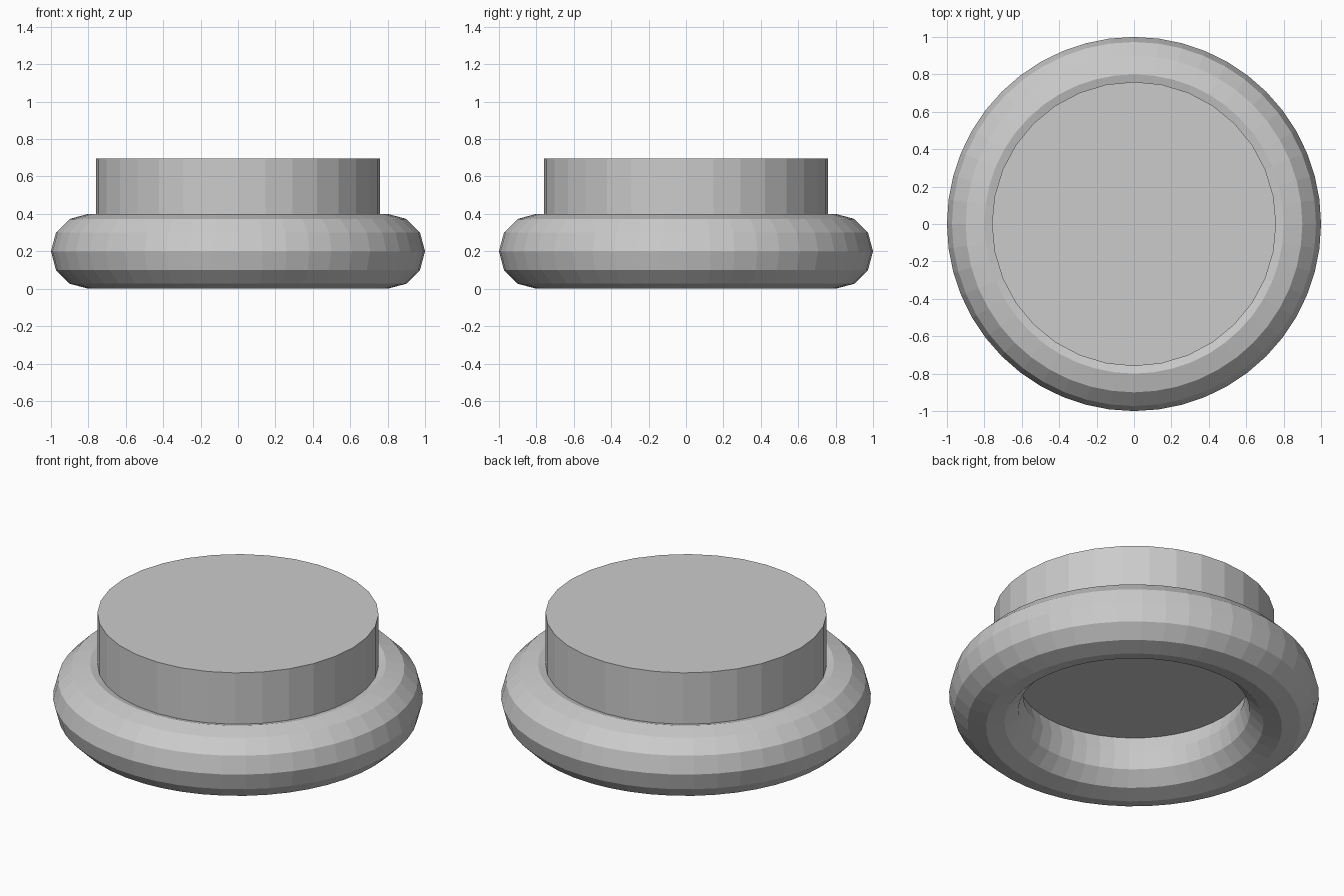
import bpy

if "Cube" in bpy.data.objects:
    bpy.data.objects.remove(bpy.data.objects["Cube"])

# Rounded base ring
bpy.ops.mesh.primitive_torus_add(major_radius=0.8, minor_radius=0.2,
                                 major_segments=48, minor_segments=12,
                                 location=(0, 0, 0.2))
bpy.context.object.name = "base_ring"

# Raised round cap sunk into the ring
bottom, top = 0.295, 0.695
bpy.ops.mesh.primitive_cylinder_add(vertices=32, radius=0.76, depth=top - bottom,
                                    location=(0, 0, (top + bottom) / 2))
bpy.context.object.name = "cap"
